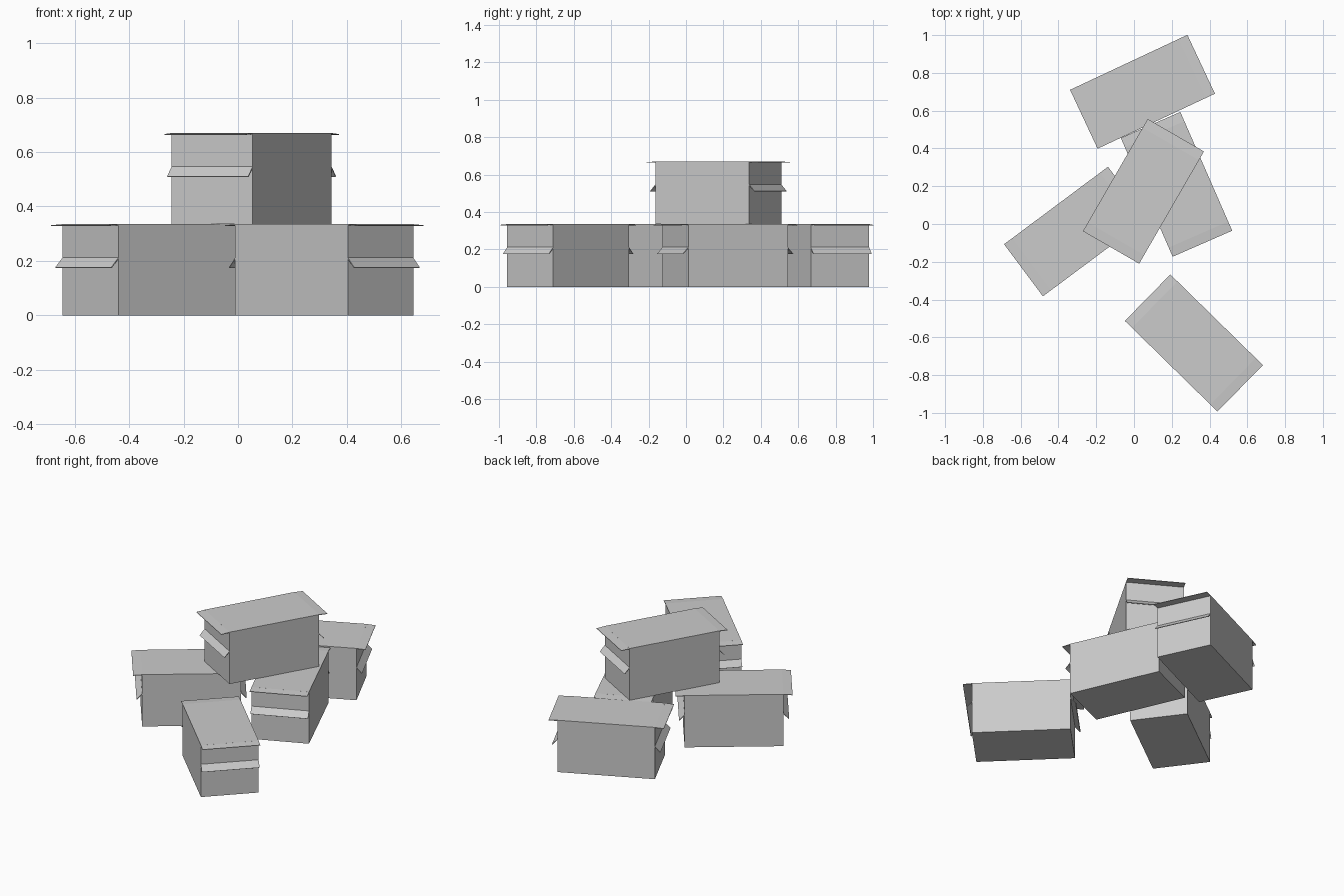
import bpy
import math

cube = bpy.data.objects.get("Cube")
if cube:
    bpy.data.objects.remove(cube, do_unlink=True)

LENGTH, WIDTH, HEIGHT = 0.58, 0.344, 0.335
HALF = LENGTH / 2

# Single plain grey for everything
grey = bpy.data.materials.new("light grey")
grey.use_nodes = True
colour = (0.6, 0.6, 0.6, 1.0)
grey.diffuse_color = colour
grey.node_tree.nodes["Principled BSDF"].inputs["Base Color"].default_value = colour


def extruded_mesh(name, profile):
    """Extrude a counter-clockwise (x, z) profile across the box width."""
    n = len(profile)
    verts = [(x, y, z) for y in (-WIDTH / 2, WIDTH / 2) for x, z in profile]
    faces = [tuple(range(n)), tuple(reversed(range(n, 2 * n)))]
    for i in range(n):
        j = (i + 1) % n
        faces.append((i, i + n, j + n, j))
    mesh = bpy.data.meshes.new(name)
    mesh.from_pydata(verts, [], faces)
    mesh.materials.append(grey)
    mesh.update()
    return mesh


# Closed carton body
body_mesh = extruded_mesh("carton_body", [
    (-HALF, 0), (HALF, 0), (HALF, HEIGHT), (-HALF, HEIGHT)])

# Thin lid lip that overhangs each short end
lip_mesh = extruded_mesh("lid_lip", [
    (HALF - 0.002, HEIGHT - 0.004), (HALF + 0.053, HEIGHT - 0.007),
    (HALF + 0.053, HEIGHT - 0.004), (HALF - 0.002, HEIGHT)])

# Thin slanted flap hanging halfway down each short end
flap_mesh = extruded_mesh("end_flap", [
    (HALF - 0.002, 0.209), (HALF + 0.030, 0.174),
    (HALF + 0.033, 0.176), (HALF - 0.002, 0.214)])


def add(name, mesh, parent=None):
    obj = bpy.data.objects.new(name, mesh)
    bpy.context.collection.objects.link(obj)
    obj.parent = parent
    return obj


def carton(name, x, y, z, degrees):
    body = add(name + "_carton", body_mesh)
    body.location = (x, y, z)
    body.rotation_euler.z = math.radians(degrees)
    # Same lip and flap at both ends, the second turned half around
    for end, turn in (("near", 0), ("far", math.pi)):
        for part, mesh in (("lid_lip", lip_mesh), ("end_flap", flap_mesh)):
            obj = add(f"{name}_{end}_{part}", mesh, body)
            obj.rotation_euler.z = turn


# Four cartons on the ground and one stacked on top
carton("back", 0.045, 0.70, 0, 25.1)
carton("right", -0.31, -0.04, 0, 36.7)
carton("left", 0.225, 0.21, 0, 113.6)
carton("front", 0.317, -0.63, 0, -44.4)
carton("top", 0.05, 0.173, HEIGHT, 60)
